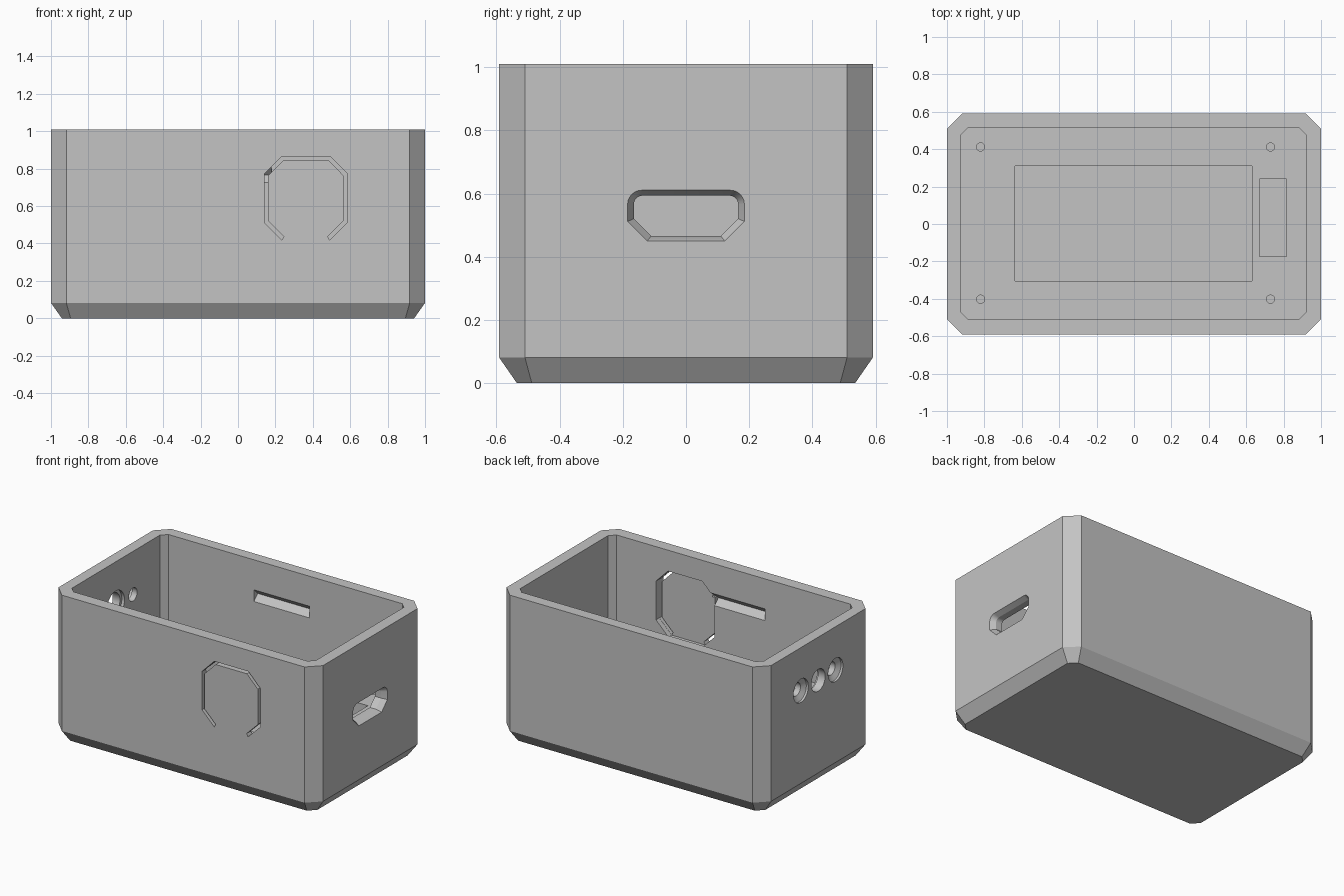
import bpy, bmesh, math

if "Cube" in bpy.data.objects:
    bpy.data.objects.remove(bpy.data.objects["Cube"])

grey = bpy.data.materials.new("light_grey")
grey.diffuse_color = (0.55, 0.55, 0.55, 1)
grey.use_nodes = True
grey.node_tree.nodes["Principled BSDF"].inputs["Base Color"].default_value = grey.diffuse_color


def loft(name, rings):
    """Closed solid joining rings that have equal point counts."""
    bm = bmesh.new()
    vs = [[bm.verts.new(p) for p in r] for r in rings]
    n = len(vs[0])
    for a, b in zip(vs, vs[1:]):
        for i in range(n):
            j = (i + 1) % n
            bm.faces.new((a[i], a[j], b[j], b[i]))
    bm.faces.new(vs[0][::-1])
    bm.faces.new(vs[-1])
    bmesh.ops.recalc_face_normals(bm, faces=bm.faces)
    me = bpy.data.meshes.new(name)
    bm.to_mesh(me)
    bm.free()
    ob = bpy.data.objects.new(name, me)
    me.materials.append(grey)
    bpy.context.collection.objects.link(ob)
    return ob


def rect(x0, x1, y0, y1, z, c=0.0):
    """Rectangle in plan with chamfered corners."""
    if not c:
        return [(x0, y0, z), (x1, y0, z), (x1, y1, z), (x0, y1, z)]
    return [(x0 + c, y0, z), (x1 - c, y0, z), (x1, y0 + c, z), (x1, y1 - c, z),
            (x1 - c, y1, z), (x0 + c, y1, z), (x0, y1 - c, z), (x0, y0 + c, z)]


def circle(r, n=32):
    return [(r * math.cos(2 * math.pi * i / n), r * math.sin(2 * math.pi * i / n))
            for i in range(n)]


def cut(cutter):
    """Subtract a cutter from the case and discard it."""
    cutter.hide_render = True
    mod = case.modifiers.new("cut", 'BOOLEAN')
    mod.operation, mod.solver, mod.object = 'DIFFERENCE', 'EXACT', cutter
    bpy.context.view_layer.objects.active = case
    bpy.ops.object.modifier_apply(modifier=mod.name)
    bpy.data.objects.remove(cutter)


# Outer shell with chamfered corners and bottom edge
case = loft("case", [rect(-0.942, 0.942, -0.535, 0.535, 0, 0.047),
                     rect(-1, 1, -0.592, 0.592, 0.082, 0.082),
                     rect(-1, 1, -0.592, 0.592, 1.01, 0.082)])

# Main cavity down to the board ledge
FLOOR = 0.40
cut(loft("cavity", [rect(-0.925, 0.92, -0.51, 0.515, z, 0.038) for z in (FLOOR, 1.2)]))

# Battery pocket and connector pocket
cut(loft("battery_pocket", [rect(-0.635, 0.63, -0.305, 0.31, z) for z in (0.08, 0.6)]))
cut(loft("connector_pocket", [rect(0.67, 0.815, -0.175, 0.24, z) for z in (0.25, 0.6)]))

# Board screw holes
for x in (-0.82, 0.73):
    for y in (-0.402, 0.412):
        cut(loft("screw_hole", [[(x + a, y + b, z) for a, b in circle(0.022, 20)]
                                for z in (0.2, 0.6)]))

# Charging port: rounded top, chamfered bottom, flared outward
def port(x, w, z0, z1, c, r):
    half = [(w - c, z0), (w, z0 + c)]
    half += [(w - r + r * math.cos(t * math.pi / 12), z1 - r + r * math.sin(t * math.pi / 12))
             for t in range(7)]
    return [(x, y, z) for y, z in half + [(-y, z) for y, z in half[::-1]]]


inner, outer = (0.165, 0.466, 0.594, 0.055, 0.028), (0.185, 0.45, 0.611, 0.062, 0.045)
cut(loft("charging_port", [port(0.85, *inner), port(0.965, *inner),
                           port(1.0, *outer), port(1.05, *outer)]))

# Three side holes: outer pair countersunk outside, middle one inside
def side_hole(y, steps):
    cut(loft("side_hole", [[(x, y + a, 0.715 + b) for a, b in circle(r)] for x, r in steps]))


for y in (-0.187, 0.187):
    side_hole(y, [(-0.85, 0.045), (-0.965, 0.045), (-0.985, 0.08), (-1.05, 0.08)])
side_hole(0, [(-0.85, 0.095), (-0.945, 0.095), (-0.9451, 0.075), (-1.05, 0.075)])

# Press button: thinned octagon with a through slot on seven sides
octagon = [(0.235, 0.418), (0.142, 0.51), (0.142, 0.772), (0.235, 0.866),
           (0.493, 0.866), (0.583, 0.774), (0.583, 0.51), (0.49, 0.418)]
CX, CZ = 0.362, 0.642


def scaled(s):
    return [(CX + (x - CX) * s, CZ + (z - CZ) * s) for x, z in octagon]


cut(loft("button_pocket", [[(x, y, z) for x, z in scaled(1.004)] for y in (-0.545, -0.45)]))
slot = octagon + scaled(0.915)[::-1]
cut(loft("button_slot", [[(x, y, z) for x, z in slot] for y in (-0.7, -0.53)]))

# Lid catch grooves on both long walls
for s, y in ((1, 0.515), (-1, -0.51)):
    cut(loft("catch_groove", [[(x, y - s * 0.03, 0.725), (x, y, 0.725), (x, y + s * 0.04, 0.765),
                               (x, y, 0.805), (x, y - s * 0.03, 0.805)]
                              for x in (-0.24, 0.18)]))

# Smooth the round holes only
bpy.ops.object.select_all(action='DESELECT')
case.select_set(True)
bpy.context.view_layer.objects.active = case
bpy.ops.object.shade_smooth_by_angle(angle=math.radians(25))
